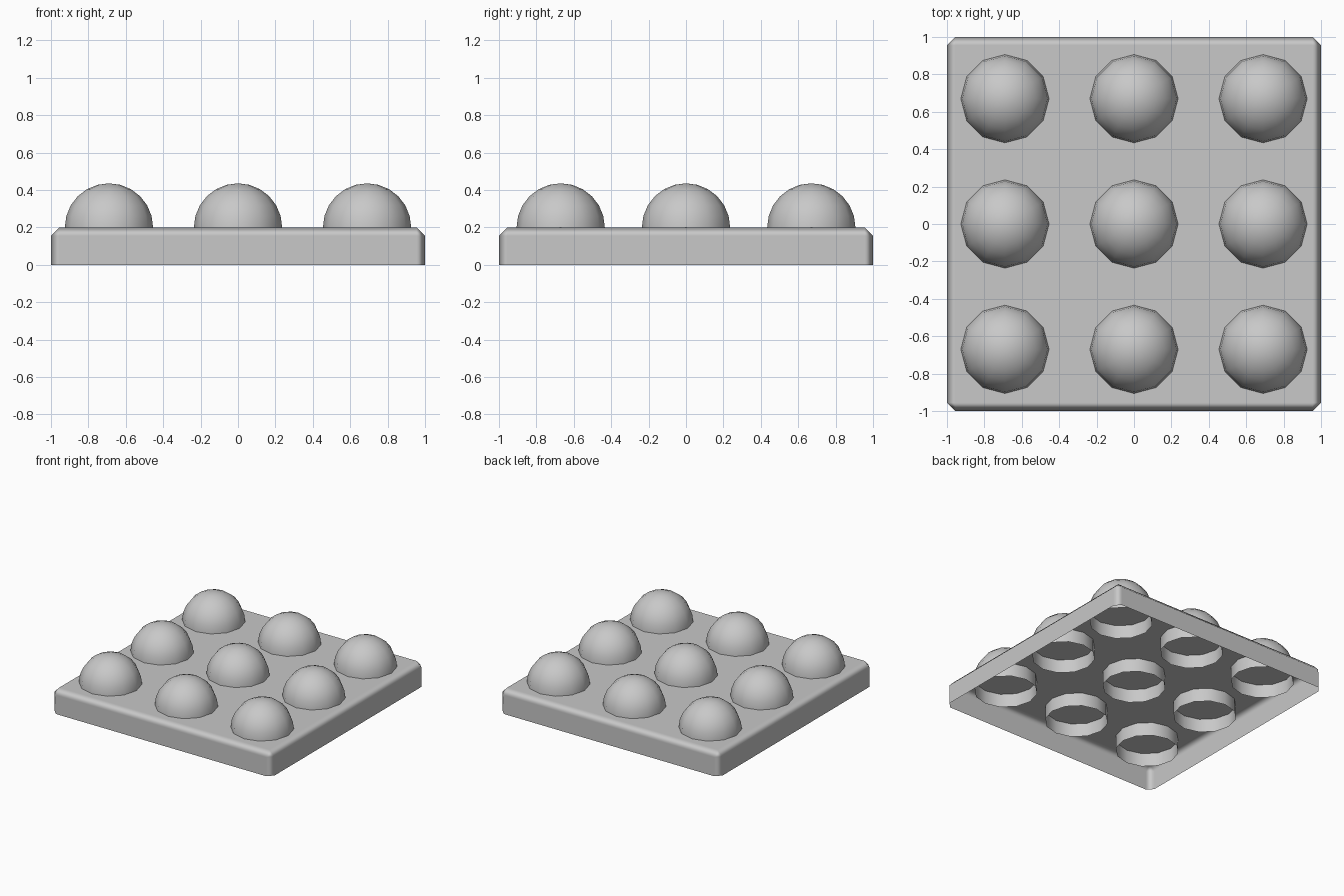
import bpy, bmesh
from math import sin, cos, radians

default = bpy.data.objects.get("Cube")
if default:
    bpy.data.objects.remove(default, do_unlink=True)

TOP = 0.2
RADIUS = 0.236
RIM = 0.09
SIDES = 12
RINGS = 6

grey = bpy.data.materials.new("plain grey")
grey.diffuse_color = (0.58, 0.58, 0.58, 1)
grey.use_nodes = True
grey.node_tree.nodes["Principled BSDF"].inputs["Base Color"].default_value = (0.58, 0.58, 0.58, 1)


def make_mesh(name, bm):
    mesh = bpy.data.meshes.new(name)
    bm.to_mesh(mesh)
    bm.free()
    mesh.materials.append(grey)
    mesh.shade_smooth()
    return mesh


def add_object(name, mesh, location=(0, 0, 0)):
    obj = bpy.data.objects.new(name, mesh)
    obj.location = location
    bpy.context.collection.objects.link(obj)
    return obj


# Tray: a thin box, open underneath, with bevelled upper and corner edges
bm = bmesh.new()
bmesh.ops.create_cube(bm, size=2)
for v in bm.verts:
    v.co.z = TOP if v.co.z > 0 else 0
bm.normal_update()
bottom = [f for f in bm.faces if f.normal.z < -0.5]
bmesh.ops.delete(bm, geom=bottom, context='FACES')
tray = add_object("tray", make_mesh("tray", bm))
bevel = tray.modifiers.new("soft_edges", 'BEVEL')
bevel.width = 0.045
bevel.segments = 1
bevel.limit_method = 'ANGLE'
bevel.harden_normals = True

# Dome: hemisphere with a straight open skirt reaching below the tray top
profile = [(RADIUS, RIM)]
for i in range(RINGS):
    a = radians(90 * i / RINGS)
    profile.append((RADIUS * cos(a), TOP + RADIUS * sin(a)))
bm = bmesh.new()
rings = []
for r, z in profile:
    ring = []
    for s in range(SIDES):
        a = radians(360 * s / SIDES)
        ring.append(bm.verts.new((r * cos(a), r * sin(a), z)))
    rings.append(ring)
tip = bm.verts.new((0, 0, TOP + RADIUS))
for s in range(SIDES):
    t = (s + 1) % SIDES
    for low, high in zip(rings, rings[1:]):
        bm.faces.new((low[s], low[t], high[t], high[s]))
    bm.faces.new((rings[-1][s], rings[-1][t], tip))
dome_mesh = make_mesh("dome", bm)

# Three by three grid of domes
for row, y in zip(("front", "middle", "back"), (-0.67, 0, 0.67)):
    for column, x in zip(("right", "centre", "left"), (-0.69, 0, 0.69)):
        add_object(f"dome_{row}_{column}", dome_mesh, (x, y, 0))
